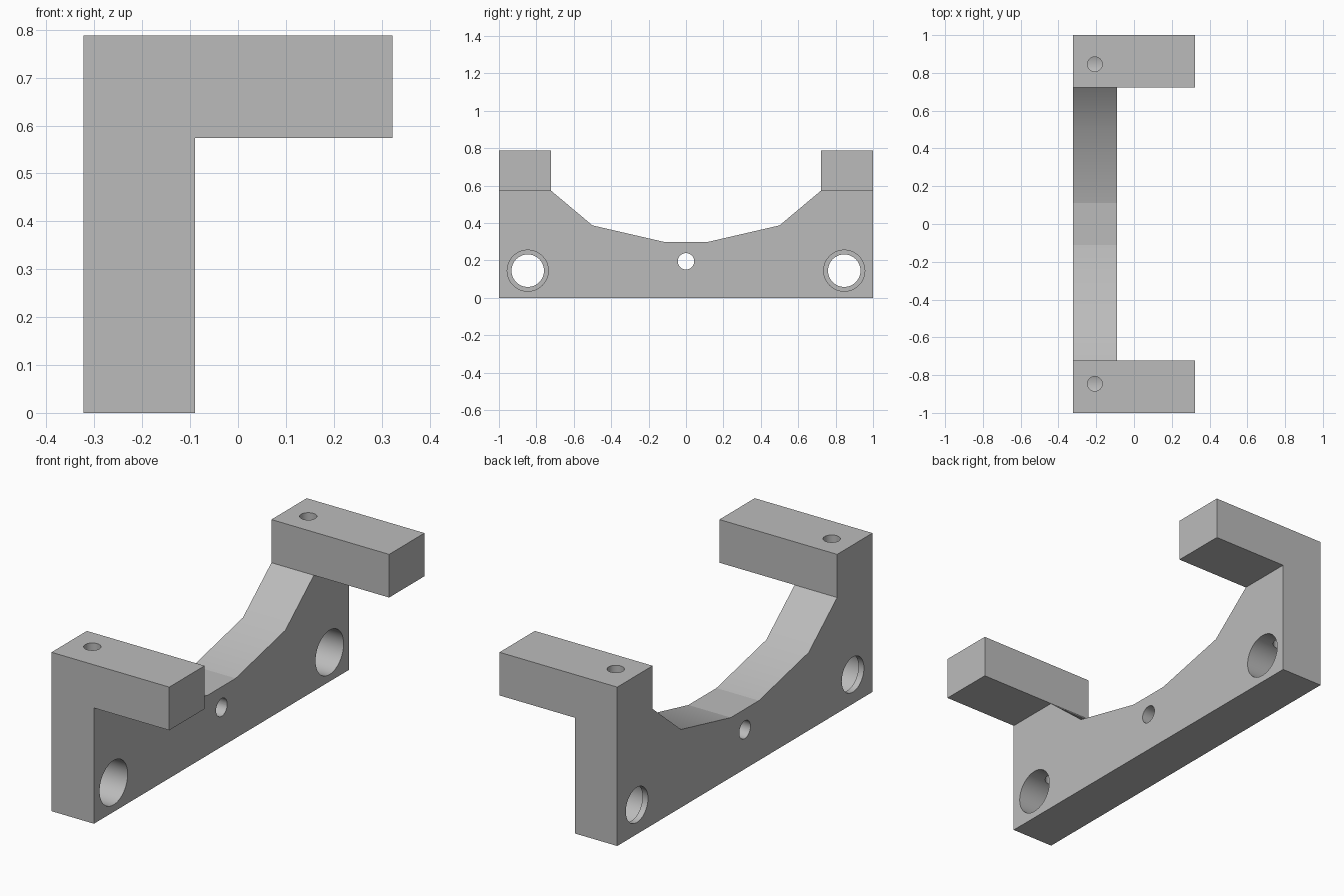
import bpy, bmesh, math
from mathutils import Matrix, Vector

cube = bpy.data.objects.get("Cube")
if cube:
    bpy.data.objects.remove(cube, do_unlink=True)

BACK, FACE, TIP = -0.323, -0.09, 0.323       # x of plate back, plate front, arm ends
SHELF, TOP, INNER = 0.574, 0.788, 0.723      # arm underside, arm top, arm inner side

grey = bpy.data.materials.new("plain grey")
grey.use_nodes = True
grey.diffuse_color = (0.5, 0.5, 0.5, 1)
grey.node_tree.nodes["Principled BSDF"].inputs["Base Color"].default_value = (0.5, 0.5, 0.5, 1)

# Cradle plate outline with an arm section on each end
bm = bmesh.new()
half = [(1, 0), (1, SHELF), (INNER, SHELF), (0.5, 0.387), (0.11, 0.297)]
left = [bm.verts.new((BACK, y, z)) for y, z in half]
right = [bm.verts.new((BACK, -y, z)) for y, z in half]
bm.faces.new(left + right[::-1])
for side, s in ((left, 1), (right, -1)):
    top = [bm.verts.new((BACK, s * y, TOP)) for y in (INNER, 1)]
    bm.faces.new([side[1], side[2]] + top)


def extrude(faces, dx):
    geom = bmesh.ops.extrude_face_region(bm, geom=faces)["geom"]
    verts = [g for g in geom if isinstance(g, bmesh.types.BMVert)]
    bmesh.ops.translate(bm, verts=verts, vec=(dx, 0, 0))
    return [g for g in geom if isinstance(g, bmesh.types.BMFace)]


# Thicken the plate, then pull the two arms forward
front = extrude(bm.faces[:], FACE - BACK)
extrude([f for f in front if f.calc_center_median().z > SHELF], TIP - FACE)
bmesh.ops.recalc_face_normals(bm, faces=bm.faces[:])
bmesh.ops.dissolve_limit(bm, angle_limit=0.01, verts=bm.verts[:], edges=bm.edges[:])
mesh = bpy.data.meshes.new("cradle_bracket")
bm.to_mesh(mesh)
bm.free()
bracket = bpy.data.objects.new("cradle_bracket", mesh)
bpy.context.collection.objects.link(bracket)
mesh.materials.append(grey)


def drill(name, start, end, radius, segments=48):
    """Cut a round hole between two points."""
    a, b = Vector(start), Vector(end)
    cut = bmesh.new()
    turn = (b - a).to_track_quat("Z", "Y").to_matrix().to_4x4()
    bmesh.ops.create_cone(cut, cap_ends=True, segments=segments, radius1=radius,
                          radius2=radius, depth=(b - a).length,
                          matrix=Matrix.Translation((a + b) / 2) @ turn)
    data = bpy.data.meshes.new(name)
    cut.to_mesh(data)
    cut.free()
    data.materials.append(grey)
    cutter = bpy.data.objects.new(name, data)
    bpy.context.collection.objects.link(cutter)
    mod = bracket.modifiers.new(name, "BOOLEAN")
    mod.object, mod.operation, mod.solver = cutter, "DIFFERENCE", "EXACT"
    bpy.context.view_layer.objects.active = bracket
    bpy.ops.object.modifier_apply(modifier=name)
    bpy.data.objects.remove(cutter, do_unlink=True)


# Stepped mounting bores, screw holes down into them, and the centre hole
for s in (1, -1):
    y = s * 0.846
    drill("bore_cutter", (BACK + 0.03, y, 0.145), (0, y, 0.145), 0.11)
    drill("lip_cutter", (BACK - 0.1, y, 0.145), (BACK + 0.1, y, 0.145), 0.087)
    drill("screw_cutter", (-0.207, y, 0.15), (-0.207, y, 0.9), 0.039, 32)
drill("centre_cutter", (BACK - 0.1, 0, 0.195), (0, 0, 0.195), 0.044, 32)

# Smooth bores and cradle slopes, crisp edges at the flat in the middle
bpy.ops.object.select_all(action="DESELECT")
bracket.select_set(True)
bpy.context.view_layer.objects.active = bracket
bpy.ops.object.shade_smooth_by_angle(angle=math.radians(30))
for e in bracket.data.edges:
    ends = [bracket.data.vertices[i].co for i in e.vertices]
    if all(abs(abs(v.y) - 0.11) < 0.001 and abs(v.z - 0.297) < 0.001 for v in ends):
        e.use_edge_sharp = True
